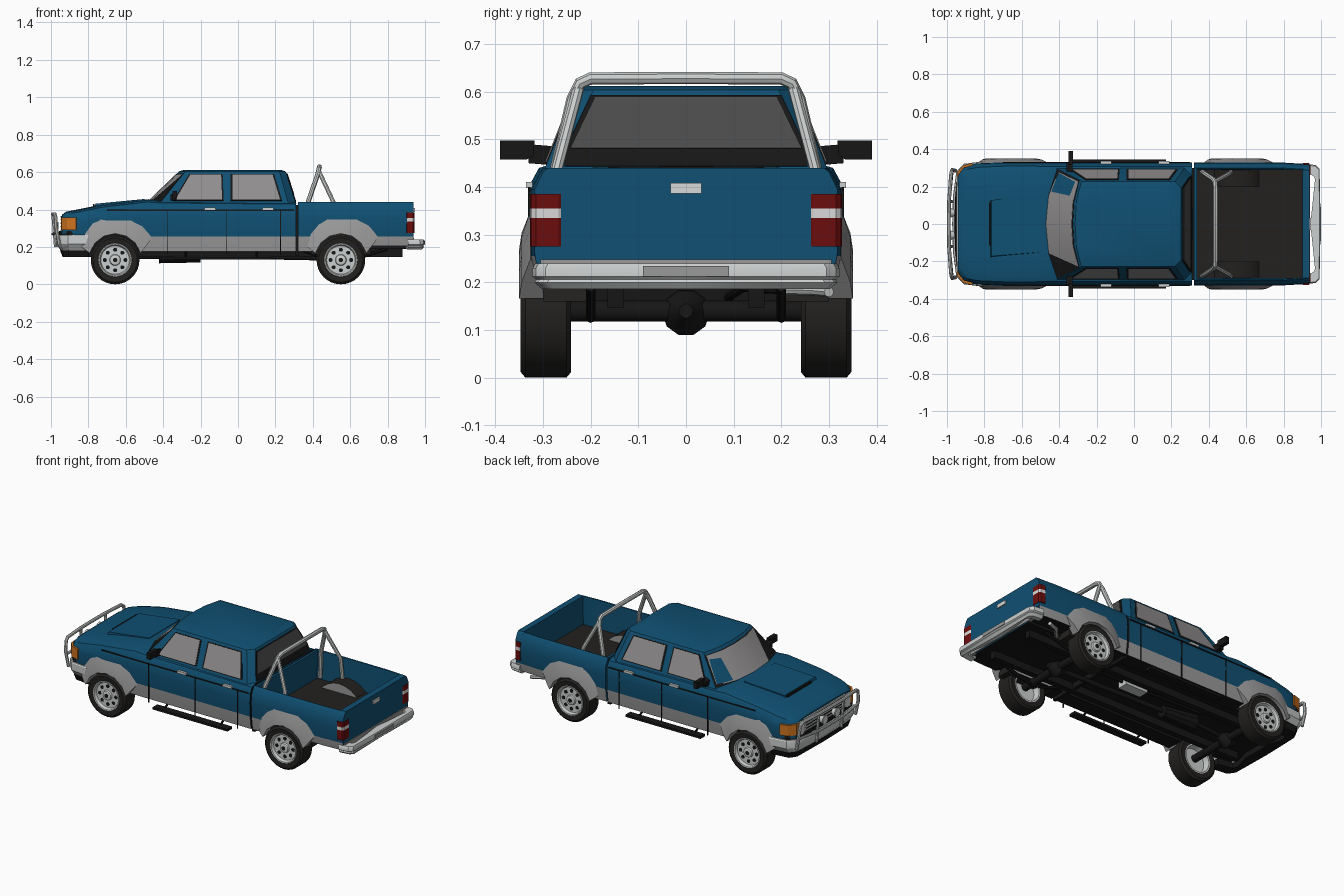
import bpy, bmesh, math
from mathutils import Vector

if "Cube" in bpy.data.objects:
    bpy.data.objects.remove(bpy.data.objects["Cube"])


def material(name, r, g, b):
    m = bpy.data.materials.new(name)
    m.use_nodes = True
    m.diffuse_color = (r, g, b, 1)
    m.node_tree.nodes["Principled BSDF"].inputs["Base Color"].default_value = (r, g, b, 1)
    return m


BLUE = material("blue paint", .005, .08, .17)
GREY = material("grey cladding", .32, .32, .32)
SILVER = material("silver metal", .6, .62, .62)
GLASS = material("grey glass", .28, .27, .27)
DARKGLASS = material("dark glass", .07, .07, .07)
BLACK = material("black trim", .008, .008, .008)
RUBBER = material("dark rubber", .016, .015, .014)
RED = material("red lamp", .15, .004, .004)
ORANGE = material("orange lamp", .6, .17, .015)
WHITE = material("white lamp", .7, .7, .7)
SIDES = (-1, 1)


def build(name, verts, faces, mats, ids=None):
    me = bpy.data.meshes.new(name)
    me.from_pydata([tuple(v) for v in verts], [], faces)
    for m in mats:
        me.materials.append(m)
    if ids:
        me.polygons.foreach_set("material_index", ids)
    bm = bmesh.new()
    bm.from_mesh(me)
    bmesh.ops.recalc_face_normals(bm, faces=bm.faces)
    bm.to_mesh(me)
    bm.free()
    ob = bpy.data.objects.new(name, me)
    bpy.context.collection.objects.link(ob)
    return ob


def loft(name, rings, mats, rule=lambda i, j: 0, caps=(0, 0)):
    n, faces, ids = len(rings[0]), [], []
    for i in range(len(rings) - 1):
        for j in range(n):
            k = (j + 1) % n
            faces.append((i * n + j, i * n + k, (i + 1) * n + k, (i + 1) * n + j))
            ids.append(rule(i, j))
    faces += [tuple(range(n)), tuple(range((len(rings) - 1) * n, len(rings) * n))]
    return build(name, [v for r in rings for v in r], faces, mats, ids + list(caps))


def plate(name, mat, pts, push):
    push = Vector(push)
    return loft(name, [[Vector(p) - push * .2 for p in pts], [Vector(p) + push for p in pts]], [mat])


def box(name, mat, lo, hi):
    (a, b, c), (d, e, f) = lo, hi
    return plate(name, mat, [(a, b, c), (d, b, c), (d, e, c), (a, e, c)], (0, 0, f - c))


def cyl(name, mat, p0, p1, r0, r1=None, n=16):
    p0, p1 = Vector(p0), Vector(p1)
    q = (p1 - p0).to_track_quat('Z', 'Y')
    ring = [q @ Vector((math.cos(t * math.tau / n), math.sin(t * math.tau / n), 0)) for t in range(n)]
    return loft(name, [[p0 + v * r0 for v in ring], [p1 + v * (r1 or r0) for v in ring]], [mat])


def tube(name, mat, pts, r):
    cu = bpy.data.curves.new(name, 'CURVE')
    cu.dimensions, cu.bevel_depth, cu.bevel_resolution, cu.use_fill_caps = '3D', r, 2, True
    sp = cu.splines.new('POLY')
    sp.points.add(len(pts) - 1)
    for p, co in zip(sp.points, pts):
        p.co = (*co, 1)
    cu.materials.append(mat)
    bpy.context.collection.objects.link(bpy.data.objects.new(name, cu))


def mirrored(half):
    """Mirror a half outline whose first or last points may sit on the centre line."""
    return half + [(p[0], -p[1], *p[2:]) for p in reversed(half) if abs(p[1]) > 1e-6]


def strip(name, mat, path, section):
    """Wrap a section of (inset, z) along a plan path."""
    def inset(x, y, d):
        dx = d * max(0, 1 - (abs(y) / .34) ** 4)
        return x - math.copysign(dx, x), y - math.copysign(d * min(1, abs(y) / .3), y)
    return loft(name, [[(*inset(x, y, d), z) for d, z in section] for x, y in path], [mat])


def table(pairs, x):
    for (a, u), (b, v) in zip(pairs, pairs[1:]):
        if x <= b:
            return u + (v - u) * max(0, x - a) / (b - a)
    return pairs[-1][1]


AXLES = (-.657, .55)
WHEEL_Z = .13
ARCH = .145


def underside(x):
    z = .175 if AXLES[0] < x < AXLES[1] else .205
    for c in AXLES:
        if abs(x - c) < ARCH:
            z = max(z, WHEEL_Z + math.sqrt(ARCH ** 2 - (x - c) ** 2))
    return z


def width(x):
    return table([(-.94, .27), (-.91, .305), (-.85, .32), (-.7, .327), (.8, .325), (.94, .317)], x)


def stations(xs, axle):
    return sorted(xs + [axle + ARCH * math.cos(math.pi * k / 12) * .999 for k in range(13)])


def outer(x, zt):
    w, zb = width(x), underside(x)
    return [(x, 0, .19), (x, .22, .19), (x, .22, zb), (x, w - .01, zb), (x, w, max(.255, zb + .005)),
            (x, w + .003, min(.34, zt - .05)), (x, w, zt - .045), (x, w - .018, zt - .012)]


def row_mats(last):
    # underside rows black, sill row grey, upper rows blue, optional bed floor dark
    def rule(i, j):
        k = min(j, last - 1 - j)
        return 0 if k < 3 else 1 if k == 3 else 2
    return rule


# Front body with bonnet and doors
rings = []
for x in stations([-.94, -.92, -.88, -.84, -.48, -.42, -.2, .1, .31], AXLES[0]):
    zt = table([(-.94, .37), (-.92, .385), (-.72, .425), (-.48, .452), (-.42, .447), (.31, .44)], x)
    half = outer(x, zt) + [(x, width(x) - .05, zt - .002), (x, .15, zt + .002), (x, 0, zt + .003)]
    rings.append(mirrored(half))
loft("front_body", rings, [BLACK, GREY, BLUE], row_mats(len(rings[0])), (2, 0))

# Load bed, open on top, with a dark floor
rings = []
for x in stations([.32, .34, .72, .8, .9, .937], AXLES[1]):
    half = outer(x, .44) + [(x, width(x) - .026, .44), (x, width(x) - .032, .438),
                            (x, .288, .265), (x, 0, .265)]
    rings.append(mirrored(half))
bed_rule = row_mats(len(rings[0]))
loft("load_bed", rings, [BLACK, GREY, BLUE, RUBBER],
     lambda i, j: 3 if j in (10, 11) else bed_rule(i, j), (2, 2))
box("bed_front_wall", BLUE, (.322, -.295, .25), (.337, .295, .436))
plate("tailgate", BLUE, [(.908, y, z) for y, z in
      ((-.312, .25), (.312, .25), (.318, .395), (.3, .432), (.29, .44), (-.29, .44), (-.3, .432), (-.318, .395))],
      (.031, 0, 0))
box("tailgate_handle", WHITE, (.938, -.033, .39), (.946, .033, .409))
box("cab_bed_gap", BLACK, (.305, -.3, .2), (.325, .3, .425))

# Cab upper
base = [(-.49, 0), (-.475, .16), (-.42, .3), (.27, .3), (.31, .265), (.312, 0)]
top = [(-.325, 0), (-.318, .12), (-.29, .235), (.225, .235), (.258, .2), (.26, 0)]


def plan(pts, z, k=1):
    return mirrored([(x * k, y * k, z) for x, y in pts])


loft("cab", [plan(base, .43), plan(top, .592), plan(top, .604, .97), plan(top, .612, .88)], [BLUE])


# Windscreen, curved, with a black surround
def windscreen(name, mat, lo, hi, side, lift):
    n = Vector((-.7, 0, .7))
    rows = []
    for (bx, by), (tx, ty) in zip(mirrored(base[2::-1]), mirrored(top[2::-1])):
        b, t = Vector((bx, by * side, .43)), Vector((tx, ty * side, .592))
        u, v = b.lerp(t, lo), b.lerp(t, hi)
        rows.append([u + n * lift, v + n * lift, v - n * .004, u - n * .004])
    loft(name, rows, [mat])


windscreen("windscreen_surround", BLACK, .09, .99, .99, .002)
windscreen("windscreen", GLASS, .13, .96, .955, .004)

# Side windows, seams and handles
WINDOWS = {"front_window": [(-.335, .452), (-.255, .585), (-.09, .585), (-.085, .452)],
           "back_window": [(-.03, .452), (-.03, .585), (.185, .585), (.225, .452)]}
for s in SIDES:
    for name, pts in WINDOWS.items():
        cx, cz = sum(p[0] for p in pts) / 4, sum(p[1] for p in pts) / 4
        for part, mat, k, lift in (("_surround", BLACK, 1.08, .002), ("", GLASS, 1, .004)):
            poly = [(cx + (x - cx) * k, cz + (z - cz) * k) for x, z in pts]
            plate(name + part, mat, [(x, s * (.3 - .4 * (z - .43)), z) for x, z in poly],
                  (0, s * lift, lift * .4))
    for x in (-.38, -.065, .225):
        box("door_seam", BLACK, (x, s * .326, .2), (x + .004, s * .332, .4))
    box("waist_line", BLACK, (-.7, s * .325, .394), (.3, s * .331, .399))
    for x in (-.18, .13):
        box("door_handle", SILVER, (x, s * .322, .4), (x + .06, s * .336, .411))
    # Mirrors
    plate("mirror_arm", BLACK, [(-.36, s * .27, .445), (-.33, s * .27, .445), (-.33, s * .27, .485), (-.36, s * .27, .475)],
          (0, s * .06, .005))
    plate("mirror_head", BLACK, [(-.345, s * y, z) for y, z in ((.32, .465), (.335, .458), (.39, .458), (.39, .498), (.318, .498))],
          (.02, 0, 0))
    # Side steps
    box("side_step", BLACK, (-.34, s * .3, .135), (.17, s * .345, .147))
    for x in (-.28, .1):
        tube("step_strut", BLACK, [(x, s * .32, .142), (x, s * .24, .18)], .006)

# Rear window
for name, mat, pts in (("rear_surround", BLACK, ((.255, .443), (.252, .482), (.2, .592))),
                       ("rear_window", DARKGLASS, ((.242, .48), (.19, .588)))):
    outline = [(y, z) for y, z in pts] + [(-y, z) for y, z in reversed(pts)]
    lift = .005 if mat == DARKGLASS else .003
    plate(name, mat, [(.312 - .321 * (z - .43), y, z) for y, z in outline], (lift, 0, lift * .3))

# Wheel arch flares, bed humps and wheels
FLARE = [(-.18, .2), (-.16, .27), (-.12, .325), (-.08, .352), (.09, .352), (.15, .318), (.2, .25)]
TYRE = [(.02, -.01), (.075, -.012), (.08, -.05), (.088, -.05), (.118, -.053), (.13, -.043), (.13, .043),
        (.118, .053), (.09, .05), (.088, .053), (.082, .052), (.076, .035), (.03, .035), (.027, .046), (.018, .049)]
N = 32
for c in AXLES:
    end = "front" if c < 0 else "rear"
    for s in SIDES:
        rows = []
        for k, (dx, z) in enumerate(FLARE):
            a = math.radians(165 - 25 * k)
            ix, iz = c + .141 * math.cos(a), WHEEL_Z + .141 * math.sin(a)
            mx, mz = (c + dx) * .4 + ix * .6, z * .4 + iz * .6
            rows.append([(c + dx, s * .326, z), (mx, s * .345, mz), (ix, s * .35, iz), (ix, s * .27, iz), (mx, s * .3, mz)])
        loft(end + "_flare", rows, [GREY])
        rings = [[(c + r * math.cos(t * math.tau / N), s * (.294 + y), WHEEL_Z + r * math.sin(t * math.tau / N))
                  for t in range(N)] for r, y in TYRE]
        loft(end + "_wheel", rings, [RUBBER, SILVER], lambda i, j: 0 if 2 < i < 8 else 1, (1, 1))
        for k in range(8):
            a = k * math.tau / 8
            x, z = c + .055 * math.cos(a), WHEEL_Z + .055 * math.sin(a)
            cyl("wheel_hole", BLACK, (x, s * .325, z), (x, s * .331, z), .011, n=10)
        cyl("hub_cap", BLACK, (c, s * .34, WHEEL_Z), (c, s * .345, WHEEL_Z), .012)
    cyl(end + "_axle", BLACK, (c, -.27, .14), (c, .27, .14), .022)
    for s in SIDES:
        cyl(end + "_differential", BLACK, (c, 0, .137), (c + s * .06, 0, .14), .05, .015, 10)
for s in SIDES:
    arc = [(AXLES[1] + .16 * math.cos(math.pi * k / 12), .16 + .16 * math.sin(math.pi * k / 12)) for k in range(13)]
    loft("bed_hump", [[(x, s * y, z) for x, z in arc] for y in (.2, .3)], [RUBBER, GREY], caps=(1, 0))
    # Chassis rails and leaf springs
    box("chassis_rail", BLACK, (-.85, s * .13, .155), (.88, s * .165, .2))
    tube("leaf_spring", BLACK, [(.33, s * .2, .19), (.45, s * .2, .145), (.55, s * .2, .125), (.65, s * .2, .145), (.8, s * .2, .19)], .01)

# Drivetrain and exhaust
cyl("drive_shaft", BLACK, (-.25, 0, .155), (.52, 0, .14), .014)
cyl("gearbox", BLACK, (-.42, 0, .16), (-.2, 0, .15), .05, .035, 10)
cyl("front_shaft", BLACK, (-.64, 0, .145), (-.3, .03, .15), .012)
box("muffler", SILVER, (.01, .06, .14), (.16, .125, .172))
tube("exhaust_pipe", BLACK, [(-.4, .09, .17), (.02, .09, .16), (.4, .09, .17), (.62, .12, .19), (.72, .2, .185)], .01)
tube("exhaust_tip", SILVER, [(.72, .2, .185), (.78, .27, .183), (.85, .3, .18)], .011)

# Bonnet scoop
plate("bonnet_scoop", BLUE, [(-.77, -.128, .41), (-.762, -.122, .431), (-.5, -.1, .456), (-.5, -.1, .43)], (0, .25, 0))
box("scoop_mouth", BLACK, (-.774, -.115, .415), (-.766, .115, .429))

# Grille and nose lamps
box("grille", BLACK, (-.946, -.2, .285), (-.938, .2, .362))
for z in (.287, .306, .325, .344, .359):
    box("grille_bar", SILVER, (-.95, -.2, z), (-.942, .2, z + .006))
for s in SIDES:
    box("headlamp", WHITE, (-.947, s * .185, .29), (-.937, s * .25, .357))
    strip("corner_lamp", ORANGE, [(x, s * y) for x, y in ((-.947, .25), (-.945, .275), (-.914, .312), (-.865, .326))],
          [(0, .29), (0, .356), (.012, .356), (.012, .29)])

# Nose bumper with black trims
front_path = mirrored([(-.8, .336), (-.91, .322), (-.95, .28), (-.968, .15), (-.972, 0)])
strip("front_bumper", SILVER, front_path, [(0, .258), (.004, .264), (.06, .264), (.06, .18), (.025, .18), (0, .215)])
strip("bumper_top_trim", BLACK, front_path, [(.012, .262), (.016, .284), (.05, .284), (.05, .262)])
strip("front_valance", BLACK, front_path, [(.02, .182), (.035, .145), (.1, .145), (.1, .182)])

# Bull bar with spot lamps
tube("bull_bar_hoop", SILVER, mirrored([(-.955, .285, .21), (-.972, .29, .3), (-.975, .28, .36), (-.979, .26, .375),
                                        (-.989, .12, .375), (-.99, 0, .375)]), .01)
tube("bull_bar_lower", SILVER, mirrored([(-.972, .288, .28), (-.988, .12, .27), (-.99, 0, .27)]), .008)
for s in SIDES:
    tube("bull_bar_post", SILVER, [(-.975, s * .12, .2), (-.989, s * .12, .375)], .009)
    cyl("spot_lamp", SILVER, (-.96, s * .06, .315), (-.99, s * .06, .315), .018, .029)
    cyl("spot_lens", WHITE, (-.988, s * .06, .315), (-.993, s * .06, .315), .024)

# Tail bumper, tail lamps
rear_path = mirrored([(.91, .322), (.972, .315), (.992, .295), (.998, 0)])
strip("rear_bumper", SILVER, rear_path, [(.006, .24), (0, .23), (0, .212), (.008, .206), (.004, .2), (.02, .186), (.055, .19), (.055, .24)])
box("rear_step", GREY, (.99, -.09, .216), (1.0, .09, .234))
box("rear_panel", GREY, (.92, -.305, .205), (.942, .305, .248))
for s in SIDES:
    for name, mat, z0, z1 in (("tail_lamp_low", RED, .275, .335), ("tail_lamp_band", WHITE, .335, .355), ("tail_lamp_high", RED, .355, .385)):
        strip(name, mat, [(x, s * y) for x, y in ((.943, .268), (.943, .315), (.935, .325), (.903, .327))],
              [(0, z0), (0, z1), (.012, z1), (.012, z0)])

# Roll bar
tube("roll_bar_hoop", SILVER, mirrored([(.365, .28, .28), (.375, .272, .44), (.425, .238, .585), (.433, .222, .618),
                                        (.435, .2, .628), (.435, 0, .629)]), .013)
for s in SIDES:
    tube("roll_bar_brace", SILVER, [(.43, s * .225, .61), (.51, s * .27, .44), (.52, s * .28, .28)], .012)

# Turn curves to meshes and smooth rounded surfaces
bpy.ops.object.select_all(action='DESELECT')
for ob in bpy.context.scene.objects:
    if ob.type in ('MESH', 'CURVE'):
        ob.select_set(True)
        bpy.context.view_layer.objects.active = ob
bpy.ops.object.convert(target='MESH')
bpy.ops.object.shade_smooth_by_angle(angle=math.radians(32))
